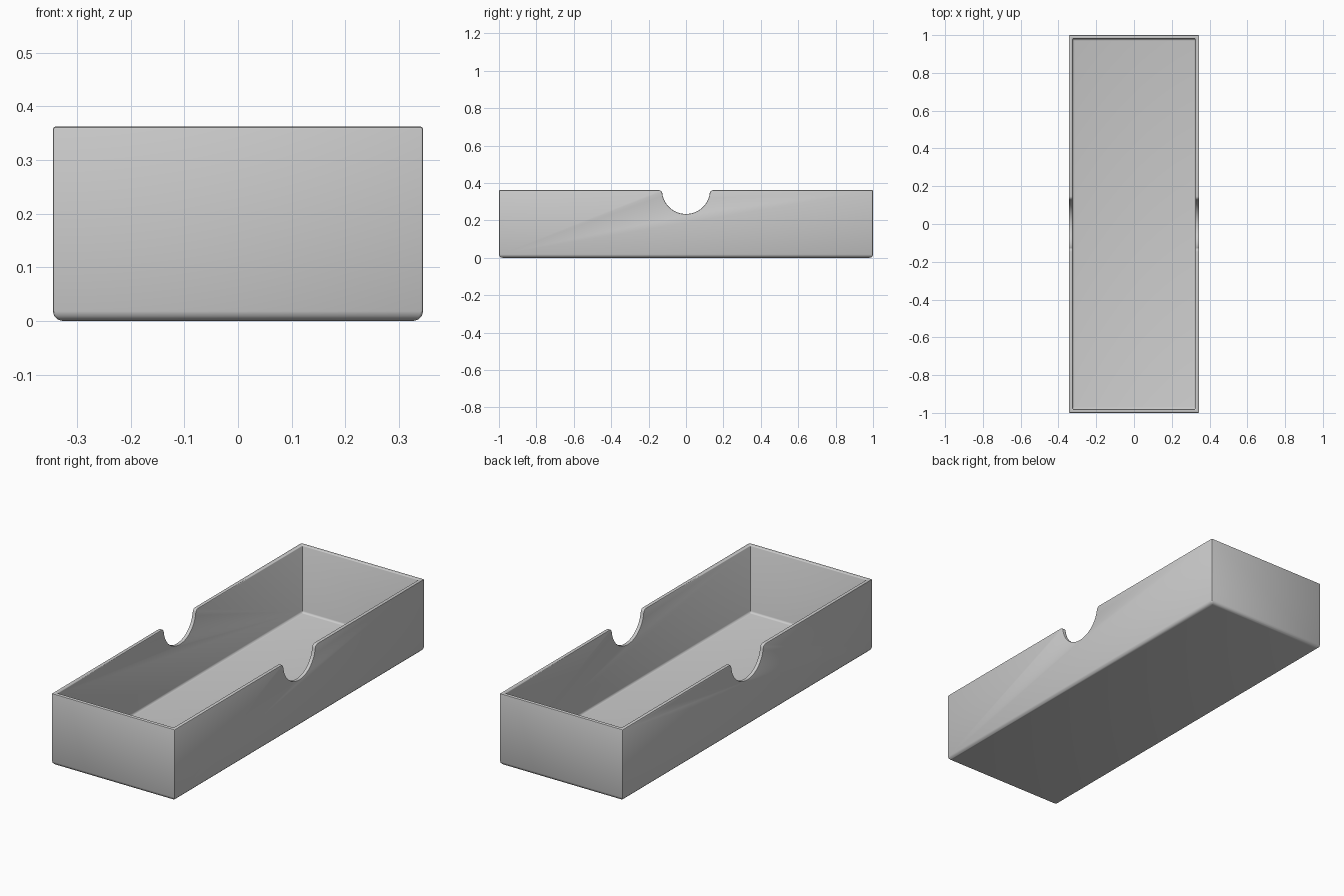
import bpy, bmesh, math

cube = bpy.data.objects.get("Cube")
if cube:
    bpy.data.objects.remove(cube)

WIDTH, LENGTH, HEIGHT, WALL = 0.69, 2.0, 0.362, 0.02
NOTCH, SHOULDER = 0.128, 0.02

grey = bpy.data.materials.new("plain_grey")
grey.use_nodes = True
colour = (0.6, 0.6, 0.6, 1)
grey.diffuse_color = colour
grey.node_tree.nodes["Principled BSDF"].inputs["Base Color"].default_value = colour


def add_object(name, bm):
    bmesh.ops.recalc_face_normals(bm, faces=bm.faces)
    mesh = bpy.data.meshes.new(name)
    bm.to_mesh(mesh)
    bm.free()
    mesh.materials.append(grey)
    obj = bpy.data.objects.new(name, mesh)
    bpy.context.collection.objects.link(obj)
    return obj


def block(name, x, y, bottom, top, edge_round):
    """Box whose lower rim is rounded."""
    bm = bmesh.new()
    bmesh.ops.create_cube(bm, size=1)
    for v in bm.verts:
        v.co = (v.co.x * x, v.co.y * y, top if v.co.z > 0 else bottom)
    rim = [e for e in bm.edges if all(v.co.z == e.verts[0].co.z for v in e.verts)
           and e.verts[0].co.z < top / 2]
    bmesh.ops.bevel(bm, geom=rim, offset=edge_round, segments=3,
                    profile=0.5, affect='EDGES')
    return add_object(name, bm)


def arc(cy, cz, radius, start, end, steps):
    for i in range(steps + 1):
        a = start + (end - start) * i / steps
        yield cy + radius * math.cos(a), cz + radius * math.sin(a)


def notch_cutter():
    """Half-round thumb cut with softly flared shoulders, through both sides."""
    offset = math.sqrt((NOTCH + SHOULDER) ** 2 - SHOULDER ** 2)
    tilt = math.asin(SHOULDER / (NOTCH + SHOULDER))
    centre = HEIGHT - SHOULDER
    points = [(-offset, HEIGHT + 0.1)]
    points += arc(-offset, centre, SHOULDER, math.pi / 2, tilt, 6)
    points += list(arc(0, HEIGHT, NOTCH, math.pi + tilt, 2 * math.pi - tilt, 28))[1:-1]
    points += arc(offset, centre, SHOULDER, math.pi - tilt, math.pi / 2, 6)
    points.append((offset, HEIGHT + 0.1))
    bm = bmesh.new()
    face = bm.faces.new([bm.verts.new((-WIDTH, y, z)) for y, z in points])
    new = bmesh.ops.extrude_face_region(bm, geom=[face])["geom"]
    bmesh.ops.translate(bm, vec=(2 * WIDTH, 0, 0),
                        verts=[g for g in new if isinstance(g, bmesh.types.BMVert)])
    return add_object("notch_cutter", bm)


# Open tray: outer block, hollowed and notched
tray = block("tray", WIDTH, LENGTH, 0, HEIGHT, 0.018)
cutters = [block("hollow_cutter", WIDTH - 2 * WALL, LENGTH - 2 * WALL,
                 WALL, HEIGHT + 0.1, 0.01), notch_cutter()]
bpy.context.view_layer.objects.active = tray
tray.select_set(True)
for cutter in cutters:
    cutter.hide_render = True
    mod = tray.modifiers.new(cutter.name, 'BOOLEAN')
    mod.operation, mod.solver, mod.object = 'DIFFERENCE', 'EXACT', cutter
    bpy.ops.object.modifier_apply(modifier=mod.name)
    bpy.data.objects.remove(cutter)

# Softened rims and corners
soften = tray.modifiers.new("soft_edges", 'BEVEL')
soften.width, soften.segments = 0.005, 2
soften.limit_method, soften.angle_limit = 'ANGLE', math.radians(50)
soften.use_clamp_overlap = False
bpy.ops.object.modifier_apply(modifier=soften.name)
bpy.ops.object.shade_smooth_by_angle(angle=math.radians(35))
